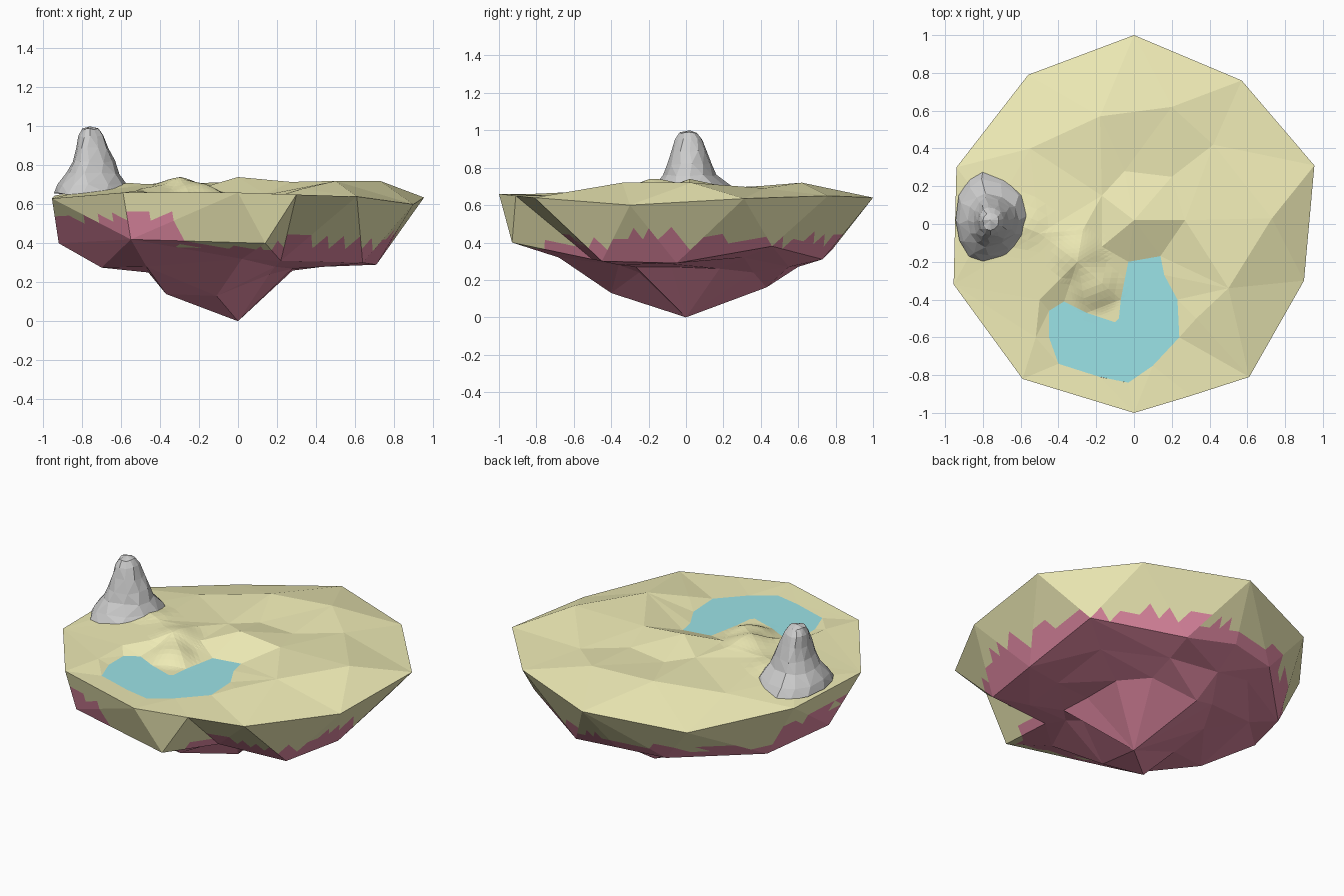
import bpy, bmesh, math, random
from mathutils import Vector
from mathutils.geometry import delaunay_2d_cdt

if "Cube" in bpy.data.objects:
    bpy.data.objects.remove(bpy.data.objects["Cube"])

random.seed(4)


def material(name, rgb):
    m = bpy.data.materials.new(name)
    m.diffuse_color = (*rgb, 1)
    m.use_nodes = True
    m.node_tree.nodes["Principled BSDF"].inputs["Base Color"].default_value = m.diffuse_color
    return m


sand = material("sand", (0.87, 0.84, 0.47))
rock = material("rose_rock", (0.78, 0.26, 0.38))
blue = material("water", (0.33, 0.77, 0.80))


def build(name, verts, faces, mats, cuts=0, shape=None, paint=None):
    bm = bmesh.new()
    vs = [bm.verts.new(v) for v in verts]
    for f in faces:
        bm.faces.new([vs[i] for i in f])
    for v in [v for v in bm.verts if not v.link_faces]:
        bm.verts.remove(v)
    bmesh.ops.triangulate(bm, faces=bm.faces[:])
    if cuts:
        bmesh.ops.subdivide_edges(bm, edges=bm.edges[:], cuts=cuts, use_grid_fill=True)
        bmesh.ops.triangulate(bm, faces=bm.faces[:])
    if shape:
        for v in bm.verts:
            v.co.z += shape(v.co)
    bm.normal_update()
    if paint:
        for f in bm.faces:
            f.material_index = paint(f.calc_center_median())
    me = bpy.data.meshes.new(name)
    bm.to_mesh(me)
    bm.free()
    for m in mats:
        me.materials.append(m)
    ob = bpy.data.objects.new(name, me)
    bpy.context.collection.objects.link(ob)
    return ob


# Outlines of the island from the rim down to the keel, counterclockwise from the front
rim = [(0, -1, .66), (.3, -.91, .65), (.61, -.81, .64), (.9, -.3, .60), (.955, .31, .635),
       (.57, .76, .65), (0, 1, .64), (-.56, .79, .58), (-.94, .3, .645), (-.955, -.32, .63),
       (-.59, -.82, .66)]
mid = [(.14, -.93, .40), (.22, -.5, .31), (.64, -.45, .30), (.71, -.05, .29), (.70, .46, .38),
       (.23, .73, .31), (-.08, .78, .36), (-.37, .72, .35), (-.77, .32, .33), (-.92, -.06, .40),
       (-.55, -.77, .42)]
belly = [(.02, -.68, .32), (.19, -.36, .28), (.45, -.36, .28), (.48, -.08, .285), (.5, .31, .32),
         (.2, .55, .27), (-.1, .6, .27), (-.33, .58, .31), (-.62, .25, .30), (-.70, -.26, .275),
         (-.47, -.56, .28)]
low = [(-.11, -.40, .13), (.16, -.25, .24), (.28, -.27, .27), (.27, -.08, .27), (.28, .18, .26),
       (.17, .36, .24), (-.09, .43, .16), (-.26, .36, .23), (-.42, .1, .25), (-.46, -.2, .25),
       (-.37, -.36, .14)]

# Underside: faceted bands with a ragged sand and rock border, closing to a point
n = len(rim)
faces = []
for a in (0, n, 2 * n):
    for i in range(n):
        j = (i + 1) % n
        faces.append((a + j, a + i, a + n + i, a + n + j))
faces += [(3 * n + (i + 1) % n, 3 * n + i, 4 * n) for i in range(n)]


def strata(c):
    level = .42 + random.uniform(-.025, .025)
    if c.x < -.3 and c.y < .3:
        level += .11
    if -.3 < c.x < .25 and c.y < -.6:
        level -= .04
    outer = math.hypot(c.x, c.y) > .45
    return 0 if outer and c.z > level else 1


build("island_underside", rim + mid + belly + low + [(0, 0, 0)], faces, [sand, rock], 4,
      paint=strata)

# Top: broad facets with ridges, around the pond outline
pond = [(-.45, -.6), (-.4, -.74), (-.18, -.81), (-.03, -.84), (.1, -.75), (.24, -.6),
        (.23, -.4), (.16, -.27), (.14, -.17), (-.03, -.2), (-.07, -.4), (-.08, -.5),
        (-.1, -.52), (-.25, -.47), (-.37, -.41), (-.45, -.46)]
ridges = [(.73, .03, .72), (.5, -.34, .72), (.2, .62, .72), (-.18, .57, .71), (-.55, .4, .67),
          (.42, .42, .69), (-.05, .28, .68), (0, .02, .74), (.27, .02, .715), (-.17, .15, .69),
          (-.17, -.12, .69), (-.27, -.03, .715), (-.5, -.05, .70), (-.5, -.4, .68),
          (-.75, .05, .68), (.33, -.5, .68), (-.52, -.6, .67), (.2, .25, .69),
          (-.3, -.2, .715)]
LEVEL = .652
pts = rim + ridges + [(x, y, LEVEL) for x, y in pond]
loop = list(range(n + len(ridges), len(pts)))
cv, ce, cf, ov, oe, of = delaunay_2d_cdt([Vector(p[:2]) for p in pts], [], [loop], 0, 1e-5)
verts = [(p.x, p.y, pts[ov[i][0]][2] if ov[i] else LEVEL) for i, p in enumerate(cv)]


def mound(c, x, y, r, h):
    d = ((c.x - x) ** 2 + (c.y - y) ** 2) / r ** 2
    return h * (1 - d) ** 2 if d < 1 else 0


def dunes(c):
    return (mound(c, -.2, -.34, .15, .03) + mound(c, -.29, -.17, .16, .025)
            + mound(c, -.58, .0, .15, .015))


build("island_top", verts, [f for f, o in zip(cf, of) if not o], [sand], 6, shape=dunes)
build("pond", verts, [f for f, o in zip(cf, of) if o], [blue], 6, shape=dunes)

# Mountain: stacked uneven rings given as left, right, front, back, height
rings = [(-.945, -.55, -.20, .28, .655), (-.925, -.57, -.17, .24, .70), (-.88, -.61, -.12, .16, .76),
         (-.85, -.63, -.10, .14, .82), (-.83, -.66, -.08, .11, .89),
         (-.82, -.69, -.06, .09, .95), (-.80, -.715, -.035, .06, .985)]
S = 12
mv, mf = [], []
for k, (x0, x1, y0, y1, z) in enumerate(rings):
    cx = -.80 + .04 * k / 6
    cy = .02
    for i in range(S):
        t = 2 * math.pi * (i + .2 * (k % 2)) / S
        c, s = math.cos(t), math.sin(t)
        w = random.uniform(.96, 1.03)
        mv.append((cx + w * c * (x1 - cx if c > 0 else cx - x0),
                   cy + w * s * (y1 - cy if s > 0 else cy - y0),
                   z + random.uniform(-.006, .006)))
for k in range(len(rings) - 1):
    for i in range(S):
        j = (i + 1) % S
        mf.append((k * S + i, k * S + j, k * S + S + j, k * S + S + i))
mv.append((-.76, .02, 1.0))
top = (len(rings) - 1) * S
mf += [(top + i, top + (i + 1) % S, len(mv) - 1) for i in range(S)]
build("mountain", mv, mf, [])
